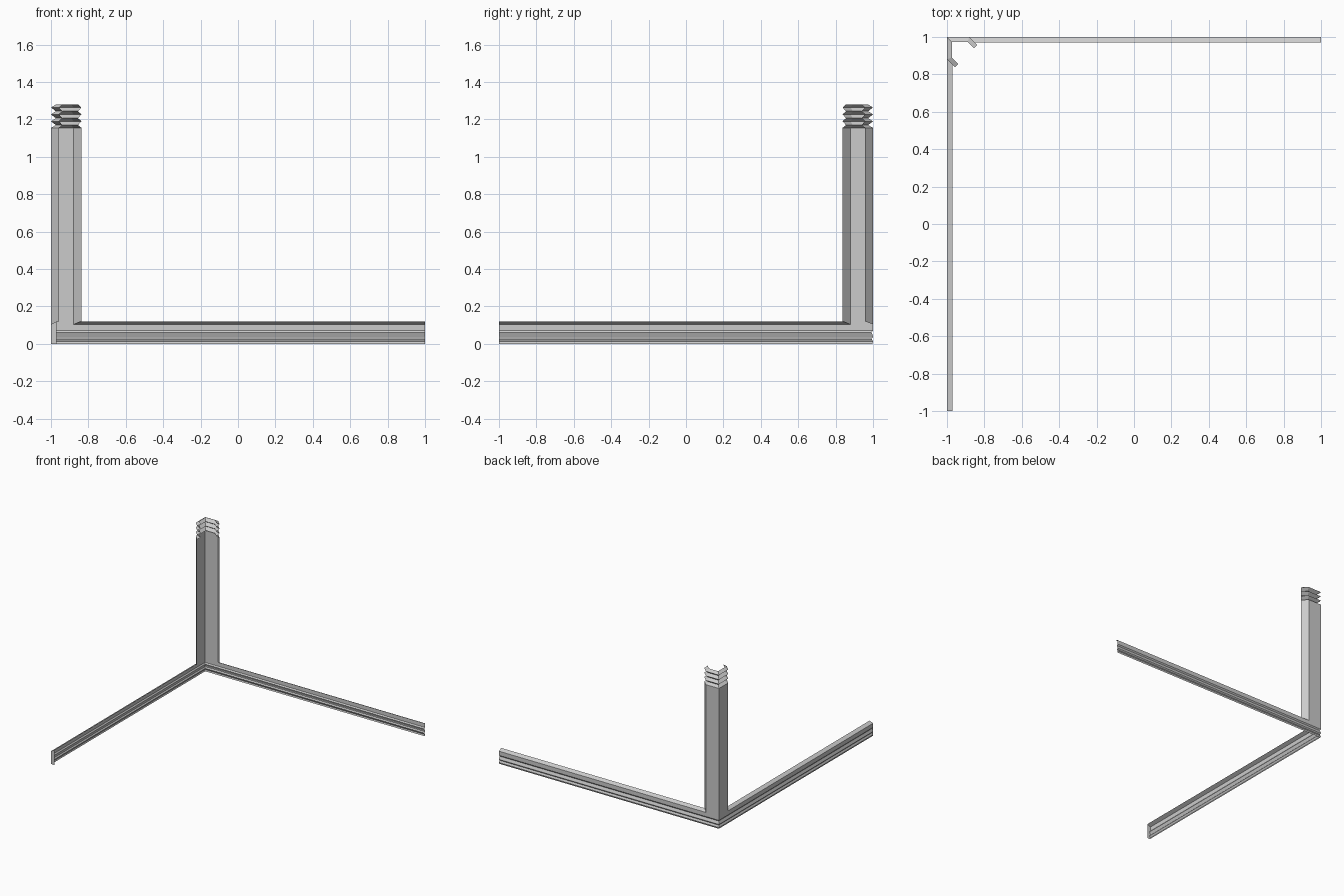
import bpy
from mathutils import Vector

if "Cube" in bpy.data.objects:
    bpy.data.objects.remove(bpy.data.objects["Cube"])


def make(name, verts, faces):
    me = bpy.data.meshes.new(name)
    me.from_pydata(verts, [], faces)
    me.update()
    ob = bpy.data.objects.new(name, me)
    bpy.context.collection.objects.link(ob)
    return ob


def sweep(name, path, profile):
    """Sweep an open (inset, height) profile along a plan path with mitred corners."""
    pts = [Vector(p) for p in path]
    dirs = [(b - a).normalized() for a, b in zip(pts, pts[1:])]
    norms = [Vector((-d.y, d.x)) for d in dirs]
    verts, faces = [], []
    n = len(profile)
    for i, p in enumerate(pts):
        a = norms[max(i - 1, 0)]
        b = norms[min(i, len(norms) - 1)]
        m = (a + b) / (1 + a.dot(b))
        verts += [(*(p + m * d), z) for d, z in profile]
    for i in range(len(pts) - 1):
        for j in range(n - 1):
            k = i * n + j
            faces.append((k, k + n, k + n + 1, k + 1))
    return make(name, verts, faces)


def swap(v):
    """Mirror across the diagonal of the corner."""
    return (-v[1], -v[0], v[2])


# moulded skirting sheet along the two walls
skirt = [(0.004, 0), (0, 0.012), (0.008, 0.027), (0, 0.036), (0, 0.042),
         (0.008, 0.061), (0, 0.071), (0, 0.105)]
sweep("skirting", [(1, 1), (-1, 1), (-1, -1)], skirt)

# sloping top lips, cut at an angle where they meet the column
lip = [(-0.88, 1, 0.105), (-0.85, 0.97, 0.12), (1, 0.97, 0.12), (1, 1, 0.105)]
make("back_lip", lip, [(0, 1, 2, 3)])
make("left_lip", [swap(v) for v in lip], [(3, 2, 1, 0)])

# end plate of the left skirting
make("end_cap", [(-1, -1, 0), (-0.97, -1, 0), (-0.97, -1, 0.12), (-1, -1, 0.105)],
     [(0, 1, 2, 3)])

# open corner column with two angled flanges
plan = [(-0.837, 0.957), (-0.88, 1), (-1, 1), (-1, 0.88), (-0.957, 0.837)]
column = sweep("corner_column", plan, [(0, 0.105), (0, 1.155)])
for i in (0, 8):
    column.data.vertices[i].co.z = 0.12

# pleated collar on top of the column
pleats = [(0, 1.155), (0.026, 1.17), (0, 1.19), (0.026, 1.207), (0, 1.227),
          (0.026, 1.244), (0, 1.264), (0.026, 1.28)]
sweep("pleated_collar", plan, pleats)
